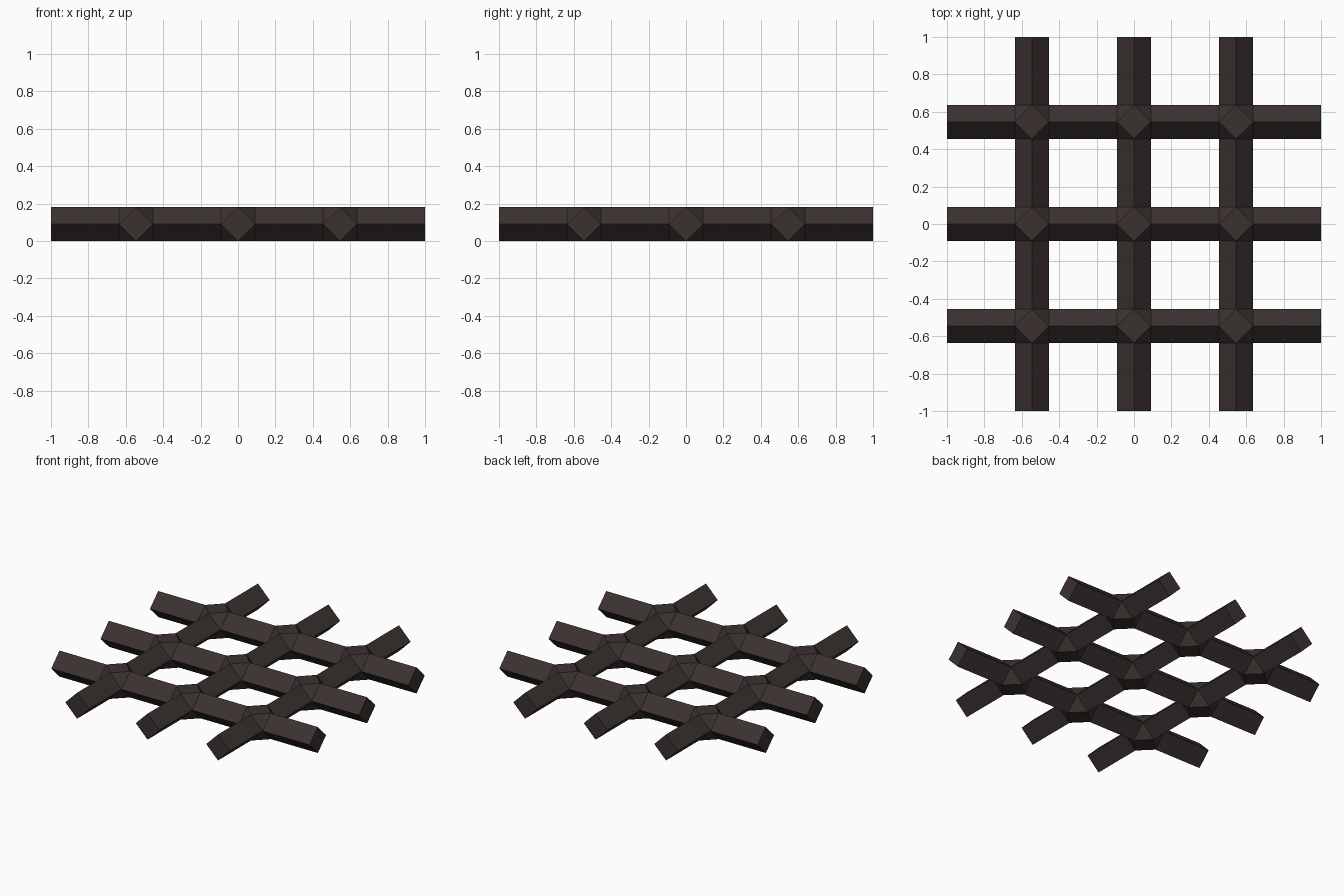
import bpy, bmesh
from mathutils import Vector

if "Cube" in bpy.data.objects:
    bpy.data.objects.remove(bpy.data.objects["Cube"])

U = 1 / 11                      # half-thickness of a bar
LINES = (-6 * U, 0, 6 * U)      # bar centre lines
SPANS = [(-11 * U, -7 * U), (-5 * U, -U), (U, 5 * U), (7 * U, 11 * U)]

iron = bpy.data.materials.new("dark brown iron")
iron.diffuse_color = (0.043, 0.031, 0.030, 1)
iron.use_nodes = True
iron.node_tree.nodes["Principled BSDF"].inputs["Base Color"].default_value = iron.diffuse_color


def finish(bm, name):
    bmesh.ops.recalc_face_normals(bm, faces=bm.faces)
    mesh = bpy.data.meshes.new(name)
    bm.to_mesh(mesh)
    bm.free()
    mesh.materials.append(iron)
    obj = bpy.data.objects.new(name, mesh)
    bpy.context.collection.objects.link(obj)


def bars(name, along_x):
    """Diamond-section bar pieces between the joints, capped at the outer ends."""
    bm = bmesh.new()
    for line in LINES:
        for a, b in SPANS:
            rings = []
            for t in (a, b):
                ring = []
                for s, h in ((U, 0), (0, U), (-U, 0), (0, -U)):
                    p = (t, line + s) if along_x else (line + s, t)
                    ring.append(bm.verts.new((p[0], p[1], U + h)))
                rings.append(ring)
                if abs(t) > 0.99:
                    bm.faces.new(ring)
            r, q = rings
            for i in range(4):
                j = (i + 1) % 4
                bm.faces.new((r[i], r[j], q[j], q[i]))
    finish(bm, name)


def joints(name):
    """Cuboctahedron joints: flat top and bottom diamonds with corner triangles."""
    bm = bmesh.new()
    for cx in LINES:
        for cy in LINES:
            c = Vector((cx, cy, U))

            def v(x, y, z):
                return bm.verts.new(c + Vector((x, y, z)) * U)
            for z in (1, -1):
                bm.faces.new([v(1, 0, z), v(0, z, z), v(-1, 0, z), v(0, -z, z)])
                for x in (1, -1):
                    for y in (1, -1):
                        tri = [v(x, 0, z), v(x, y, 0), v(0, y, z)]
                        f = bm.faces.new(tri)
                        f.normal_update()
    bmesh.ops.remove_doubles(bm, verts=bm.verts, dist=0.0001)
    # point every face away from its own joint centre
    bm.normal_update()
    mesh_flip = []
    for f in bm.faces:
        m = f.calc_center_median()
        c = Vector((min(LINES, key=lambda l: abs(l - m.x)),
                    min(LINES, key=lambda l: abs(l - m.y)), U))
        if f.normal.dot(m - c) < 0:
            mesh_flip.append(f)
    bmesh.ops.reverse_faces(bm, faces=mesh_flip)
    finish(bm, name)


bars("cross_bars", True)
bars("long_bars", False)
joints("bar_joints")
